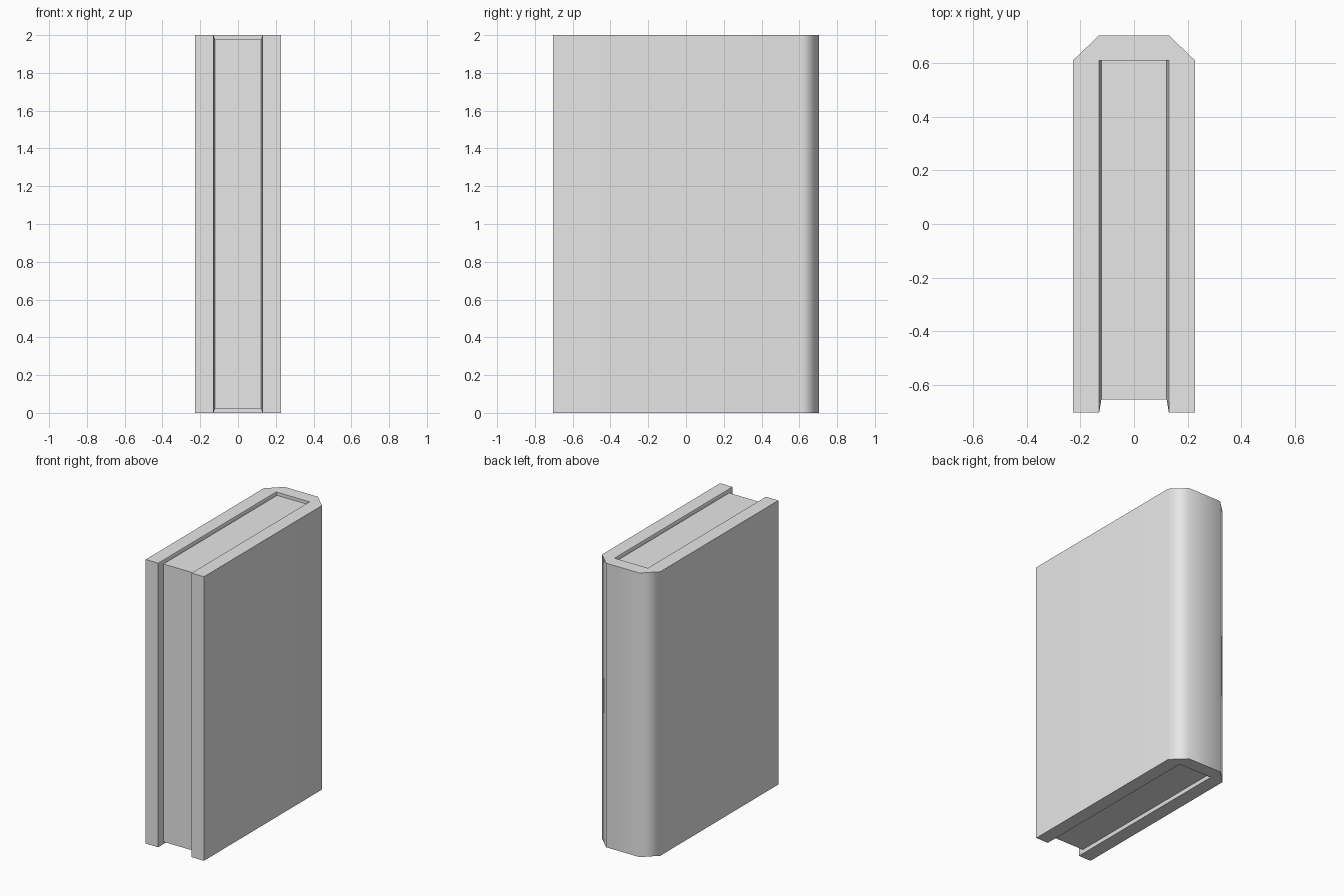
import bpy, bmesh, math

cube = bpy.data.objects.get("Cube")
if cube:
    bpy.data.objects.remove(cube, do_unlink=True)

HALF_W, HALF_D, HEIGHT = 0.227, 0.703, 2.0
CHAMFER_Y, SPINE_X = 0.61, 0.13      # where the spine bevel starts and ends
PAGE_X, PAGE_FRONT, RECESS = 0.122, -0.655, 0.022

grey = bpy.data.materials.new("book_grey")
grey.use_nodes = True
colour = (0.8, 0.8, 0.8, 1)
grey.diffuse_color = colour
grey.node_tree.nodes["Principled BSDF"].inputs["Base Color"].default_value = colour


def add_object(name, bm):
    bmesh.ops.recalc_face_normals(bm, faces=bm.faces)
    mesh = bpy.data.meshes.new(name)
    bm.to_mesh(mesh)
    bm.free()
    mesh.materials.append(grey)
    obj = bpy.data.objects.new(name, mesh)
    bpy.context.collection.objects.link(obj)
    return obj


def cover_profile(inner_x):
    """U-shaped section, mirrored across x, running round from the right side."""
    half = [(SPINE_X, HALF_D), (HALF_W, CHAMFER_Y), (HALF_W, -HALF_D),
            (SPINE_X, -HALF_D), (inner_x, PAGE_FRONT), (inner_x, CHAMFER_Y)]
    return half + [(-x, y) for x, y in reversed(half)]


# Cover: stacked sections whose inner walls slope in to meet the pages
bm = bmesh.new()
sections = [(0, SPINE_X), (RECESS, PAGE_X), (HEIGHT - RECESS, PAGE_X), (HEIGHT, SPINE_X)]
rings = [[bm.verts.new((x, y, z)) for x, y in cover_profile(inner)]
         for z, inner in sections]
for low, high in zip(rings, rings[1:]):
    for i in range(len(low)):
        j = (i + 1) % len(low)
        bm.faces.new((low[i], low[j], high[j], high[i]))
bm.faces.new(rings[0])
bm.faces.new(rings[-1])
cover = add_object("cover", bm)

# Softened spine bevel, with the broad faces kept flat
bpy.ops.object.select_all(action='DESELECT')
cover.select_set(True)
bpy.context.view_layer.objects.active = cover
bpy.ops.object.shade_smooth_by_angle(angle=math.radians(60))
weighted = cover.modifiers.new("flat_broad_faces", 'WEIGHTED_NORMAL')
weighted.keep_sharp = True

# Page block, let slightly into the cover walls and spine
bm = bmesh.new()
bmesh.ops.create_cube(bm, size=1)
back = CHAMFER_Y + 0.002
for v in bm.verts:
    v.co.x *= 2 * PAGE_X + 0.001
    v.co.y = PAGE_FRONT if v.co.y < 0 else back
    v.co.z = RECESS if v.co.z < 0 else HEIGHT - RECESS
add_object("pages", bm)
